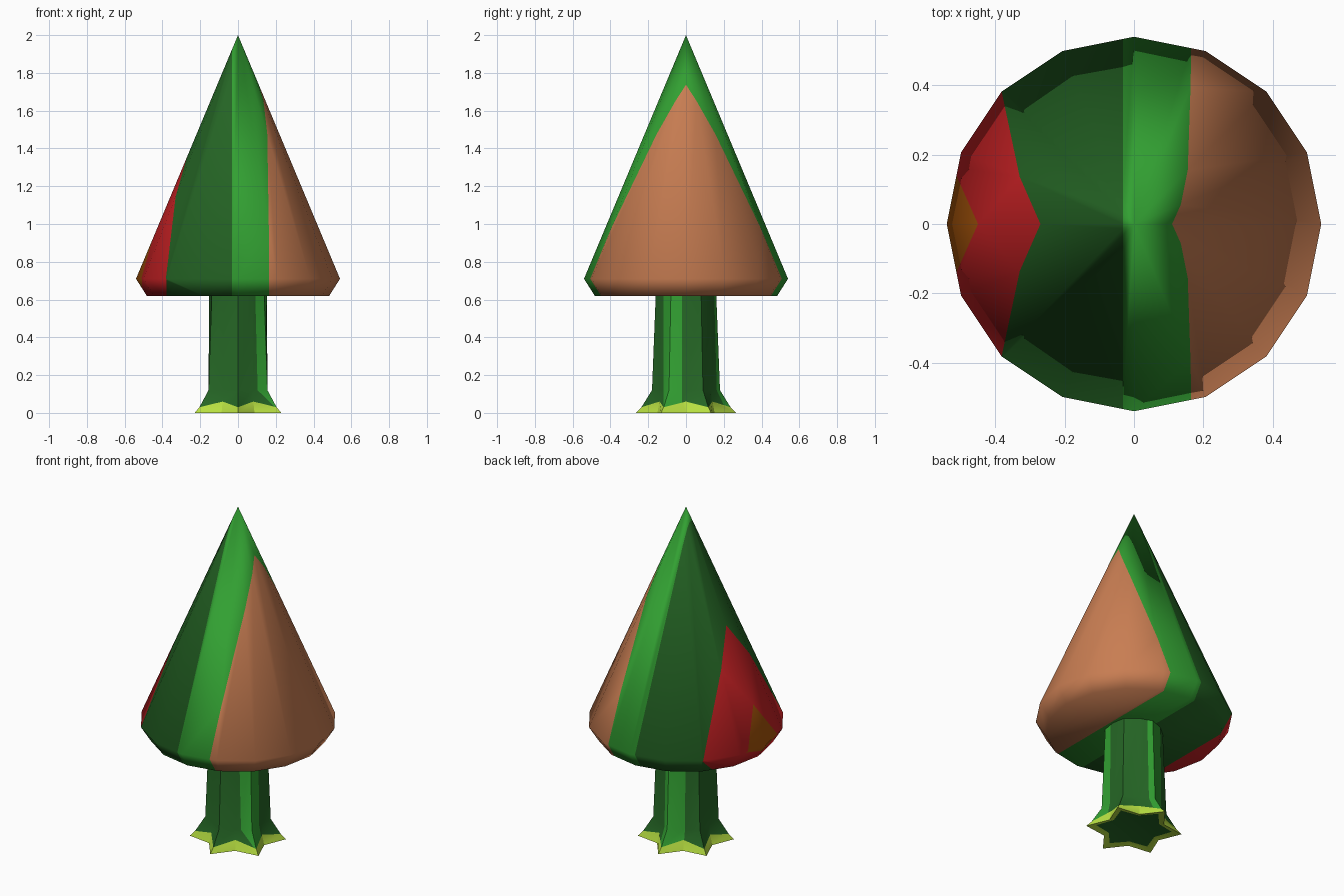
import bpy, bmesh, math
from mathutils import Vector

if "Cube" in bpy.data.objects:
    bpy.data.objects.remove(bpy.data.objects["Cube"])


def lin(c):
    c /= 255
    return c / 12.92 if c <= 0.04045 else ((c + 0.055) / 1.055) ** 2.4


MATS = {}
for name, rgb in {"dark green": (37, 102, 37), "light green": (50, 160, 50),
                  "brown": (200, 125, 82), "red": (200, 33, 36),
                  "orange": (168, 85, 10), "lime": (185, 225, 66)}.items():
    m = bpy.data.materials.new(name)
    m.diffuse_color = (*[lin(c) for c in rgb], 1)
    m.use_nodes = True
    m.node_tree.nodes["Principled BSDF"].inputs["Base Color"].default_value = m.diffuse_color
    MATS[name] = m
DARK, LIGHT, BROWN, RED, ORANGE, LIME = range(6)


def loft(bm, rings):
    """Join rings of points (all the same length), bottom to top; return the vertex rings."""
    vs = [[bm.verts.new(p) for p in r] for r in rings]
    n = len(vs[0])
    for a, b in zip(vs, vs[1:]):
        for i in range(n):
            j = (i + 1) % n
            bm.faces.new((a[i], a[j], b[j], b[i]))
    bm.faces.new(vs[0][::-1])
    return vs


def cut(bm, pick, p, n, mat):
    """Cut the picked faces with a vertical plane and colour the positive side."""
    p, n = Vector((*p, 0)), Vector((*n, 0)).normalized()
    faces = [f for f in bm.faces if pick(f.calc_center_median())]
    geom = set(faces)
    for f in faces:
        geom.update(f.edges)
        geom.update(f.verts)
    bmesh.ops.bisect_plane(bm, geom=list(geom), dist=0.001, plane_co=p, plane_no=n)
    for f in bm.faces:
        c = f.calc_center_median()
        if pick(c) and (c - p).dot(n) > 0:
            f.material_index = mat


def finish(bm, name, angle):
    bmesh.ops.recalc_face_normals(bm, faces=bm.faces[:])
    me = bpy.data.meshes.new(name)
    bm.to_mesh(me)
    bm.free()
    for m in MATS.values():
        me.materials.append(m)
    ob = bpy.data.objects.new(name, me)
    bpy.context.collection.objects.link(ob)
    bpy.ops.object.select_all(action='DESELECT')
    ob.select_set(True)
    bpy.context.view_layer.objects.active = ob
    bpy.ops.object.shade_smooth_by_angle(angle=math.radians(angle))


# Foliage: 16-sided cone with a narrow tucked-in band below the rim
RIM = 0.71
bm = bmesh.new()
ring = lambda r, z: [(r * math.cos(k * math.pi / 8), r * math.sin(k * math.pi / 8), z)
                     for k in range(16)]
low, rim = loft(bm, [ring(0.483, 0.62), ring(0.54, RIM)])
tip = bm.verts.new((0, 0, 2))
for i in range(16):
    bm.faces.new((rim[i], rim[(i + 1) % 16], tip))

# Green halves, then the colours of the lower band and underside
cut(bm, lambda c: True, (-0.032, 0), (1, 0), LIGHT)
below = lambda c: c.z < RIM - 0.001
for x, side, mat in ((0.165, 1, BROWN), (-0.378, -1, RED), (-0.508, -1, ORANGE)):
    cut(bm, below, (x, 0), (side, 0), mat)

# Patches on the cone: outline points seen from above, one per ridge, mirrored in y
patches = [
    (BROWN, 1, 0, [(0.11, 0), (0.135, 0.056), (0.155, 0.155), (0.163, 0.3935), (0.165, 0.507)]),
    (RED, -1, 7, [(-0.27, 0), (-0.33, 0.137), (-0.3818, 0.3818)]),
    (ORANGE, -1, 7, [(-0.45, 0), (-0.508, 0.13)]),
]
for mat, side, sector, pts in patches:
    for s in (1, -1):
        for i, (p, q) in enumerate(zip(pts, pts[1:])):
            k = sector + side * i
            in_sector = lambda c: (c.z > RIM and c.y * s > 0 and
                                   k < math.atan2(abs(c.y), c.x) * 8 / math.pi < k + 1)
            n = (side * (q[1] - p[1]), -side * s * (q[0] - p[0]))
            cut(bm, in_sector, (p[0], s * p[1]), n, mat)
finish(bm, "foliage", 60)

# Trunk: 12 sides, flaring into six pointed roots
bm = bmesh.new()


def star(r_tip, r_valley, z_tip, z_valley):
    out = []
    for k in range(12):
        a = k * math.pi / 6
        r, z = (r_tip, z_tip) if k % 2 else (r_valley, z_valley)
        out.append((r * math.cos(a), r * math.sin(a), z))
    return out


rings = loft(bm, [star(0.21, 0.145, 0.01, 0.01), star(0.265, 0.175, 0, 0),
                  star(0.236, 0.162, 0.03, 0.06), star(0.18, 0.156, 0.12, 0.12),
                  star(0.16, 0.153, 0.63, 0.63)])
bm.faces.new(rings[-1])
root_edge = set(rings[1])
for f in bm.faces:
    if root_edge & set(f.verts):
        f.material_index = LIME

# Two light stripes up the trunk
right = lambda c: c.x > 0.06 and c.z > 0.05 and c.z < 0.6
back = lambda c: c.y > 0.08 and c.z > 0.05 and c.z < 0.6
cut(bm, right, (0, -0.12), (0, 1), LIGHT)
cut(bm, right, (0, -0.02), (0, 1), DARK)
cut(bm, back, (-0.085, 0), (1, 0), LIGHT)
cut(bm, back, (0.03, 0), (1, 0), DARK)
finish(bm, "trunk", 35)
